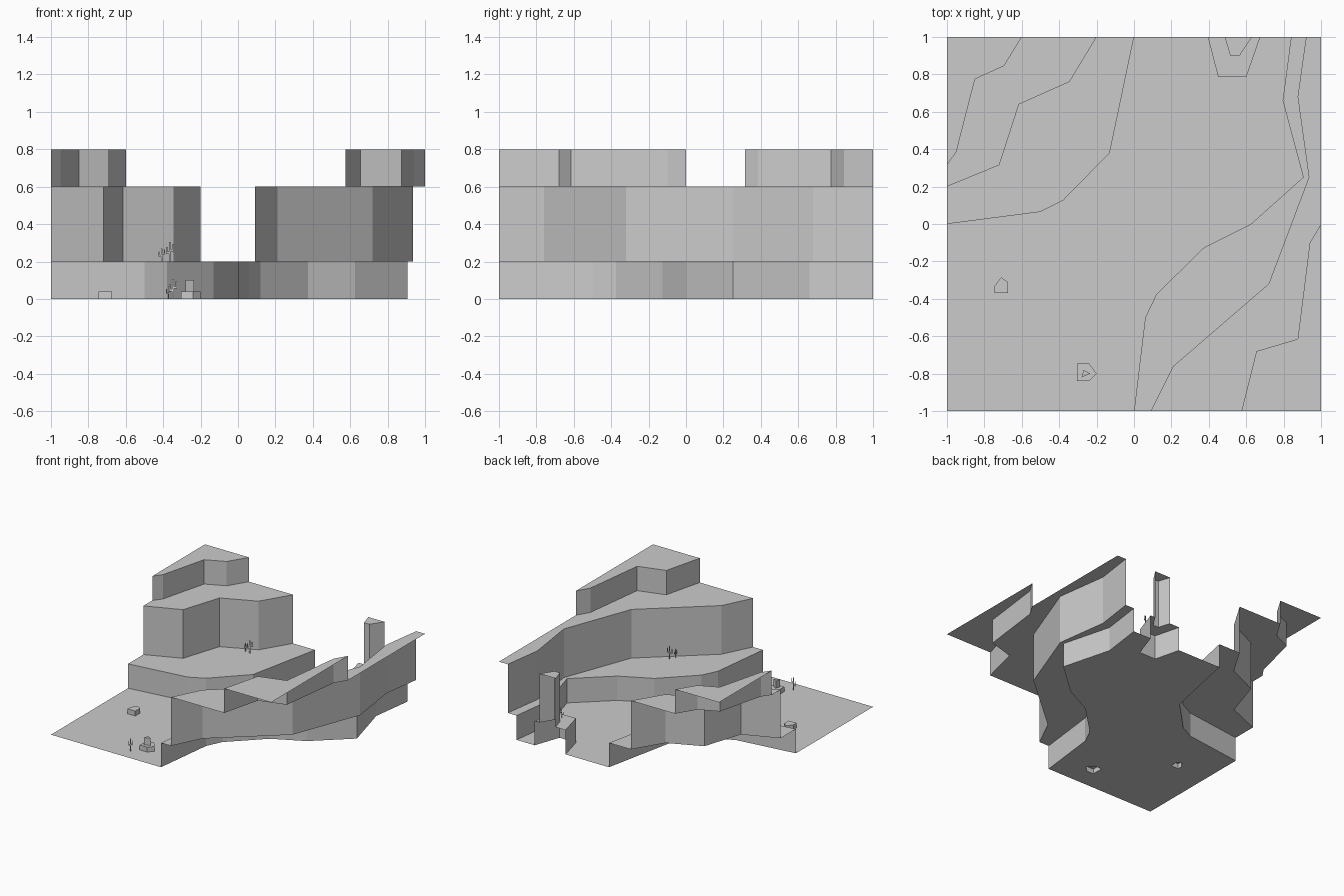
import bpy, bmesh
from mathutils import Vector

if "Cube" in bpy.data.objects:
    bpy.data.objects.remove(bpy.data.objects["Cube"])

def material(name, rgb):
    m = bpy.data.materials.new(name)
    m.diffuse_color = (*rgb, 1)
    m.use_nodes = True
    m.node_tree.nodes["Principled BSDF"].inputs["Base Color"].default_value = m.diffuse_color
    return m

STONE = material("light grey stone", (0.6, 0.6, 0.6))

def finish(name, bm):
    bmesh.ops.remove_doubles(bm, verts=bm.verts, dist=0.0001)
    me = bpy.data.meshes.new(name)
    bm.to_mesh(me)
    bm.free()
    me.materials.append(STONE)
    ob = bpy.data.objects.new(name, me)
    bpy.context.collection.objects.link(ob)
    return ob

def level(bm, z, *loops):
    """Flat ground at height z: outer loop first, then any holes."""
    edges = []
    for loop in loops:
        vs = [bm.verts.new((x, y, z)) for x, y in loop]
        edges += [bm.edges.new((vs[i - 1], vs[i])) for i in range(len(vs))]
    res = bmesh.ops.triangle_fill(bm, edges=edges, use_beauty=True)
    for f in res["geom"]:
        if isinstance(f, bmesh.types.BMFace):
            f.normal_update()
            if f.normal.z < 0:
                f.normal_flip()

def cliff(bm, path, z0, z1, closed=False):
    """Vertical wall along a path; it faces right of the path direction."""
    pts = path + path[:1] if closed else path
    for (ax, ay), (bx, by) in zip(pts, pts[1:]):
        bm.faces.new([bm.verts.new(p) for p in
                      ((ax, ay, z0), (bx, by, z0), (bx, by, z1), (ax, ay, z1))])

# Contour lines of the canyon sides
L1 = [(-1, 0), (-.5, .065), (-.38, .125), (-.13, .38), (0, 1)]
L2 = [(-1, .2), (-.72, .315), (-.615, .64), (-.345, .76), (-.2, 1)]
L3 = [(-1, .315), (-.95, .385), (-.85, .775), (-.695, .845), (-.6, 1)]
R1 = [(0, -1), (.06, -.5), (.12, -.375), (.375, -.125), (.625, 0),
      (.905, .25), (.795, .66), (.84, 1)]
R2 = [(.09, -1), (.21, -.76), (.72, -.32), (.935, .25), (.875, .68), (.92, 1)]
R3 = [(.575, -1), (.655, -.68), (.875, -.615), (.94, -.1), (1, 0)]
# Mesa at the back edge with its pillar
M1 = [(.395, 1), (.45, .785), (.6, .785), (.675, 1)]
M2 = [(.485, 1), (.515, .9), (.565, .9), (.63, 1)]
# Rocks on the floor
ROCK_A = [(-.745, -.37), (-.675, -.37), (-.675, -.31), (-.71, -.285), (-.745, -.33)]
ROCK_B = [(-.305, -.84), (-.24, -.84), (-.2, -.8), (-.24, -.745), (-.305, -.745)]
SPIKE = [(-.28, -.82), (-.235, -.8), (-.27, -.78)]

# Canyon floor
bm = bmesh.new()
level(bm, 0, [(-1, -1)] + R1 + M1[::-1] + L1[::-1], ROCK_A, ROCK_B)
finish("canyon_floor", bm)

# Stepped left side
bm = bmesh.new()
level(bm, .2, L1 + L2[::-1])
level(bm, .6, L2 + L3[::-1])
level(bm, .8, L3 + [(-1, 1)])
for path, z0, z1 in ((L1, 0, .2), (L2, .2, .6), (L3, .6, .8)):
    cliff(bm, path, z0, z1)
finish("left_terraces", bm)

# Stepped right side
bm = bmesh.new()
level(bm, .2, R1 + R2[::-1])
level(bm, .6, R2 + [(1, 1)] + R3[::-1])
level(bm, .8, R3 + [(1, -1)])
for path, z0, z1 in ((R1, 0, .2), (R2, .2, .6), (R3, .6, .8)):
    cliff(bm, path[::-1], z0, z1)
finish("right_terraces", bm)

# Mesa and pillar, open at the back edge
bm = bmesh.new()
level(bm, .2, M1 + M2[::-1])
level(bm, .6, M2)
cliff(bm, M1, 0, .2)
cliff(bm, M2, .2, .6)
finish("mesa", bm)

# Rocks
bm = bmesh.new()
level(bm, .04, ROCK_A)
cliff(bm, ROCK_A, 0, .04, True)
finish("low_rock", bm)
bm = bmesh.new()
level(bm, .04, ROCK_B, SPIKE)
level(bm, .1, SPIKE)
cliff(bm, ROCK_B, 0, .04, True)
cliff(bm, SPIKE, .04, .1, True)
finish("spiked_rock", bm)

# Cacti: flat cut-outs with a trunk and two arms (u0, u1, v0, v1)
PARTS = [(.4, .6, 0, 1), (.1, .4, .38, .5), (0, .18, .38, .75),
         (.6, .9, .52, .64), (.82, 1, .52, .9)]

def cactus(name, a, b, z, h):
    a, b = Vector(a), Vector(b)
    bm = bmesh.new()
    for u0, u1, v0, v1 in PARTS:
        p, q = a.lerp(b, u0), a.lerp(b, u1)
        cliff(bm, [tuple(p), tuple(q)], z + v0 * h, z + v1 * h)
    finish(name, bm)

for name, z, small, tall in (
        ("left_ledge", .2, ((-.425, .683), (-.39, .677)), ((-.385, .665), (-.343, .682))),
        ("mesa", .2, ((.525, .842), (.56, .836)), ((.565, .825), (.607, .842))),
        ("right_ledge", .2, ((.455, -.53), (.45, -.49)), ((.468, -.49), (.49, -.455))),
        ("floor", 0, ((-.385, -.85), (-.36, -.877)), ((-.37, -.893), (-.325, -.905)))):
    cactus(name + "_small_cactus", *small, z, .07)
    cactus(name + "_tall_cactus", *tall, z, .105)
